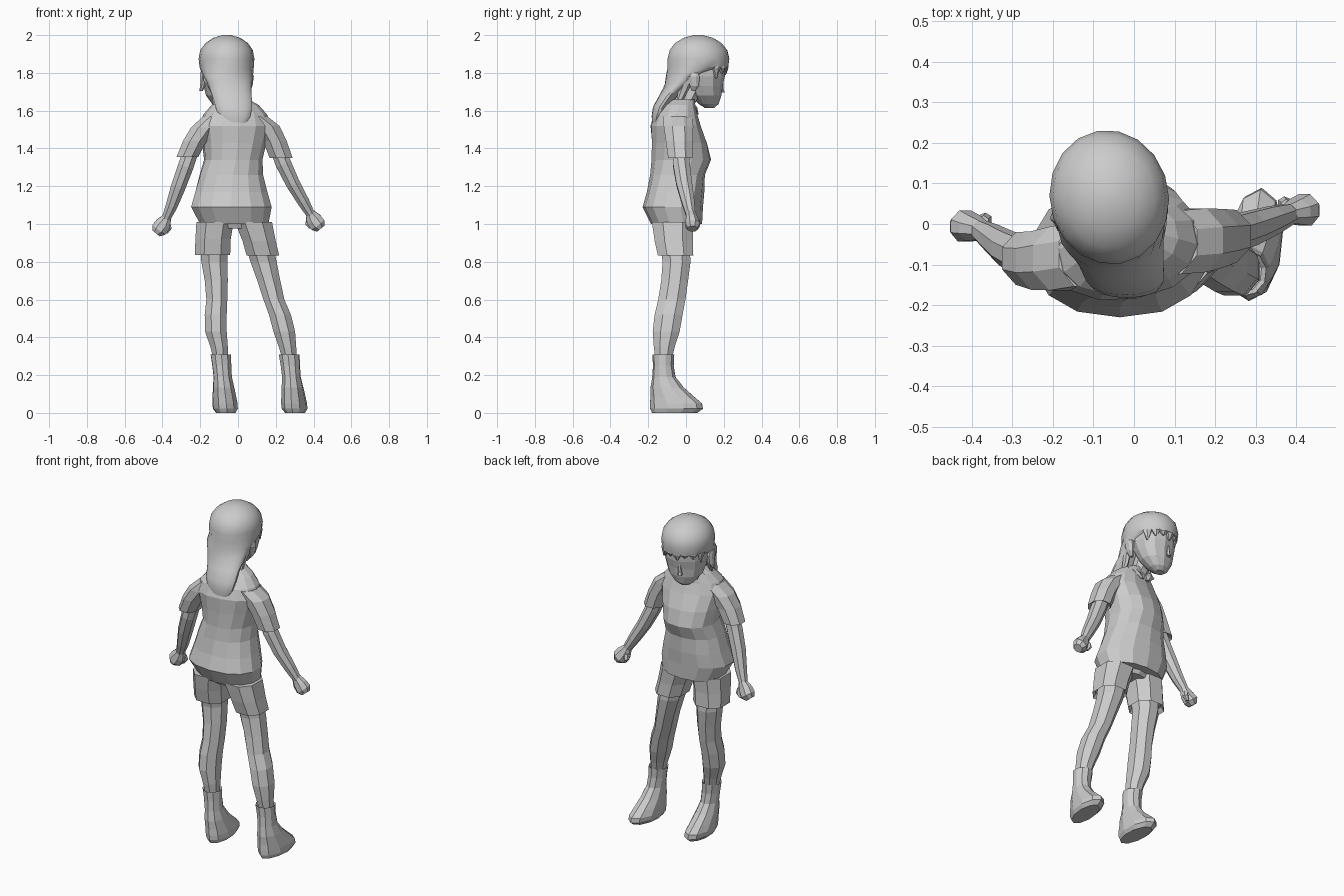
import bpy, bmesh, math
from mathutils import Vector


def loft(name, rings, n=8, follow=False, smooth=False, power=1.0, phase=0.5):
    """Skin rings (x, y, z, rx, ry[, yaw degrees]); follow = rings square to the path."""
    bm = bmesh.new()
    pts = [Vector(r[:3]) for r in rings]
    loops = []
    for i, r in enumerate(rings):
        u, v = Vector((1, 0, 0)), Vector((0, 1, 0))
        if follow:
            t = (pts[min(i + 1, len(pts) - 1)] - pts[max(i - 1, 0)]).normalized()
            v = (v - t * v.dot(t)).normalized()
            u = v.cross(t)
        yaw = math.radians(r[5]) if len(r) > 5 else 0
        u, v = u * math.cos(yaw) + v * math.sin(yaw), v * math.cos(yaw) - u * math.sin(yaw)
        loop = []
        for k in range(n):
            a = 2 * math.pi * (k + phase) / n
            c, s = math.cos(a), math.sin(a)
            c = math.copysign(abs(c) ** power, c)
            s = math.copysign(abs(s) ** power, s)
            loop.append(bm.verts.new(pts[i] + u * r[3] * c + v * r[4] * s))
        loops.append(loop)
    for a, b in zip(loops, loops[1:]):
        for k in range(n):
            bm.faces.new((a[k], a[(k + 1) % n], b[(k + 1) % n], b[k]))
    bm.faces.new(loops[0][::-1])
    bm.faces.new(loops[-1])
    bmesh.ops.recalc_face_normals(bm, faces=bm.faces)
    me = bpy.data.meshes.new(name)
    bm.to_mesh(me)
    bm.free()
    ob = bpy.data.objects.new(name, me)
    bpy.context.collection.objects.link(ob)
    for p in me.polygons:
        p.use_smooth = smooth
    return ob


# Shirt body, slightly twisted at the shoulders
loft("shirt", [
    (-.02, -.05, 1.00, .185, .135), (-.035, -.07, 1.09, .218, .16),
    (-.035, -.055, 1.17, .195, .152), (-.035, -.045, 1.26, .17, .145, 3),
    (-.025, -.025, 1.34, .155, .158, 5), (-.02, -.035, 1.43, .17, .147, 8),
    (-.015, -.055, 1.52, .19, .13, 10), (-.015, -.055, 1.58, .17, .11, 12),
    (-.015, -.04, 1.63, .125, .085, 12), (-.02, -.02, 1.66, .075, .065, 12)],
    n=14, power=.88)

# Collar points below the chin
for s in (-1, 1):
    loft("collar_flap", [(-.03 + s * .02, .055, 1.58, .012, .012),
                         (-.03 + s * .045, .045, 1.615, .035, .015),
                         (-.03 + s * .065, .01, 1.655, .02, .025)], n=6)

# Sleeves
loft("right_sleeve", [(.09, -.045, 1.57, .07, .085), (.15, -.04, 1.52, .075, .085),
                      (.195, -.035, 1.44, .068, .078), (.228, -.03, 1.35, .066, .07),
                      (.222, -.03, 1.365, .045, .045)], follow=False, n=8)
loft("left_sleeve", [(-.12, -.075, 1.57, .07, .085), (-.18, -.085, 1.51, .075, .085),
                     (-.228, -.09, 1.44, .068, .078), (-.268, -.085, 1.355, .062, .07),
                     (-.26, -.085, 1.37, .045, .045)], follow=False, n=8)

# Bare arms
loft("right_arm", [(.205, -.03, 1.41, .043, .045), (.24, -.025, 1.32, .045, .048),
                   (.29, -.01, 1.215, .04, .045), (.345, .01, 1.12, .034, .037),
                   (.385, .025, 1.05, .025, .027)], follow=True)
loft("left_arm", [(-.24, -.085, 1.41, .043, .045), (-.275, -.08, 1.31, .045, .05),
                  (-.315, -.06, 1.2, .042, .046), (-.35, -.035, 1.1, .034, .037),
                  (-.38, -.015, 1.03, .025, .027)], follow=True)

# Fists with thumbs
for name, x, y, z, s in (("right", .38, .025, 1.06, 1), ("left", -.376, -.015, 1.035, -1)):
    loft(name + "_hand", [(x, y, z, .026, .026), (x + s * .02, y + .005, z - .035, .045, .034),
                          (x + s * .042, y + .01, z - .065, .046, .042),
                          (x + s * .058, y + .01, z - .085, .027, .028)], follow=True, n=8)
    loft(name + "_thumb", [(x - s * .005, y + .02, z - .03, .014, .016),
                           (x - s * .01, y + .025, z - .06, .017, .018),
                           (x + s * .005, y + .025, z - .085, .01, .012)], n=6)

# Shorts: hips and two legs
loft("shorts_hips", [(-.01, -.06, .975, .14, .09), (-.02, -.06, 1.05, .18, .12)], n=10)
loft("left_shorts_leg", [(-.134, -.055, .86, .082, .085), (-.135, -.055, .835, .1, .1),
                         (-.132, -.065, .92, .1, .108), (-.122, -.07, 1.01, .105, .118)],
     n=8, power=.85)
loft("right_shorts_leg", [(.13, -.055, .86, .08, .085), (.132, -.055, .832, .092, .1, 0),
                          (.112, -.065, .91, .094, .108), (.082, -.07, 1.01, .105, .118)],
     n=8, power=.85)

# Legs share one profile; x follows each stance
leg = ((.9, -.06, .08, .085), (.8, -.05, .075, .08), (.7, -.06, .066, .077),
       (.6, -.075, .06, .078), (.52, -.092, .063, .08), (.43, -.105, .062, .077),
       (.35, -.115, .05, .06), (.29, -.118, .042, .048))
foot = ((.29, -.12, .042, .048), (.308, -.12, .056, .058), (.25, -.12, .052, .055),
        (.19, -.117, .05, .062), (.135, -.1, .058, .088), (.085, -.072, .064, .116),
        (.05, -.053, .068, .138), (.022, -.05, .067, .14), (0, -.06, .052, .12))
for name, xs, fx0, fx1, yaw in (("left", (-.126, -.125, -.115, -.112, -.118, -.117, -.1, -.093),
                                 -.09, -.065, 3),
                                ("right", (.11, .135, .163, .19, .222, .245, .262, .272),
                                 .272, .302, -6)):
    loft(name + "_leg", [(x, y, z, rx, ry) for x, (z, y, rx, ry) in zip(xs, leg)])
    loft(name + "_shoe", [(fx1 + (fx0 - fx1) * z / .3, y, z, rx, ry, yaw)
                          for z, y, rx, ry in foot], n=10)

# Neck and face
loft("neck", [(-.02, -.03, 1.58, .06, .055), (-.035, .01, 1.66, .05, .052),
              (-.05, .05, 1.75, .06, .06)], n=8)
loft("face", [(-.08, .125, 1.615, .03, .025, 12), (-.077, .12, 1.635, .06, .052, 12),
              (-.072, .105, 1.68, .098, .082, 12), (-.068, .095, 1.73, .115, .098, 12),
              (-.065, .09, 1.78, .125, .115, 12), (-.062, .085, 1.86, .125, .125, 12)],
     n=12, smooth=False)
loft("nose", [(-.092, .188, 1.695, .014, .018), (-.091, .186, 1.71, .013, .014),
              (-.088, .187, 1.76, .006, .01)], n=6)
for name, x, y in (("right_ear", .062, .045), ("left_ear", -.186, .02)):
    loft(name, [(x - .01, y - .005, 1.705, .01, .012), (x, y, 1.73, .016, .025),
                (x + .005, y - .005, 1.78, .018, .035),
                (x, y - .005, 1.81, .012, .02)], n=8)

# Hair cap running into the tail down the back
hair = loft("hair", [
    (-.015, -.16, 1.53, .055, .018), (-.018, -.15, 1.57, .085, .032),
    (-.022, -.132, 1.62, .098, .043), (-.032, -.092, 1.68, .106, .05),
    (-.044, -.045, 1.74, .118, .066, 8), (-.052, -.01, 1.785, .133, .095, 10),
    (-.06, .063, 1.83, .143, .163, 10), (-.061, .066, 1.875, .147, .166, 10),
    (-.061, .066, 1.92, .139, .155, 10), (-.06, .065, 1.958, .112, .125, 10),
    (-.06, .065, 1.985, .072, .08, 10), (-.06, .065, 2.0, .022, .025, 10)],
    n=18, smooth=True)

# Fringe points and side locks
for k in range(7):
    a = math.radians(30 + 20 * k + 10)
    c, s = math.cos(a), math.sin(a)
    drop = (.055, .03, .02, .035, .02, .03, .055)[k]
    loft("fringe_lock", [(-.062 + .128 * c, .07 + .138 * s, 1.825 - drop, .006, .006),
                         (-.062 + .128 * c, .068 + .143 * s, 1.825, .027, .016, math.degrees(a) - 90),
                         (-.062 + .122 * c, .066 + .14 * s, 1.87, .024, .012, math.degrees(a) - 90)],
         n=6)
for x0, x1, y1 in ((.055, .045, -.02), (-.17, -.125, -.045)):
    loft("side_lock", [(x1, y1 - .025, 1.63, .008, .01), (x1, y1, 1.69, .014, .024),
                       (x0, y1 + .03, 1.76, .016, .03), (x0, y1 + .04, 1.82, .014, .03)], n=6)

bpy.context.view_layer.objects.active = hair
hair.select_set(True)
bpy.ops.object.shade_smooth_by_angle(angle=math.radians(40))
